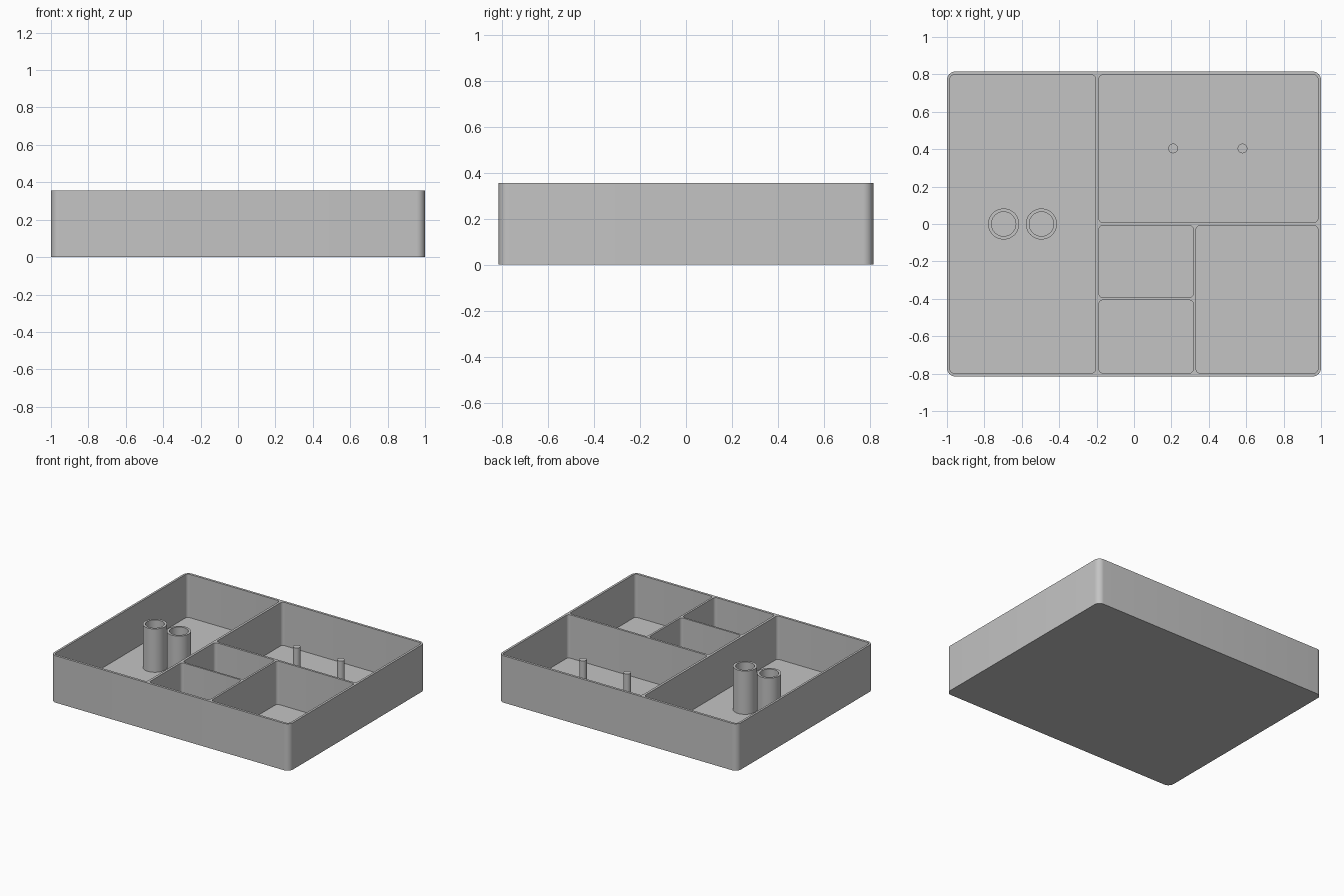
import bpy, bmesh, math

cube = bpy.data.objects.get("Cube")
if cube:
    bpy.data.objects.remove(cube, do_unlink=True)

HEIGHT, FLOOR = 0.355, 0.027

grey = bpy.data.materials.new("plain grey")
grey.use_nodes = True
colour = (0.55, 0.55, 0.55, 1)
grey.diffuse_color = colour
grey.node_tree.nodes["Principled BSDF"].inputs["Base Color"].default_value = colour


def make_object(name, bm):
    bmesh.ops.recalc_face_normals(bm, faces=bm.faces)
    mesh = bpy.data.meshes.new(name)
    bm.to_mesh(mesh)
    bm.free()
    mesh.materials.append(grey)
    obj = bpy.data.objects.new(name, mesh)
    bpy.context.collection.objects.link(obj)
    return obj


def activate(obj):
    bpy.ops.object.select_all(action="DESELECT")
    obj.select_set(True)
    bpy.context.view_layer.objects.active = obj


def smooth(obj):
    activate(obj)
    bpy.ops.object.shade_smooth_by_angle(angle=math.radians(30))


def rounded_block(bm, x0, x1, y0, y1, z0, z1, r, steps=8):
    """Upright block with rounded vertical corners."""
    centres = [(x1 - r, y1 - r), (x0 + r, y1 - r), (x0 + r, y0 + r), (x1 - r, y0 + r)]
    loop = []
    for i, (cx, cy) in enumerate(centres):
        for s in range(steps + 1):
            a = (i + s / steps) * math.pi / 2
            loop.append(bm.verts.new((cx + r * math.cos(a), cy + r * math.sin(a), z0)))
    base = bm.faces.new(loop)
    top = bmesh.ops.extrude_face_region(bm, geom=[base], use_keep_orig=True)
    verts = [g for g in top["geom"] if isinstance(g, bmesh.types.BMVert)]
    bmesh.ops.translate(bm, verts=verts, vec=(0, 0, z1 - z0))


def lathe(name, profile, x, y, sides=48):
    """Revolve a radius/height profile around an upright axis."""
    bm = bmesh.new()
    verts = [bm.verts.new((r, 0, z)) for r, z in profile]
    edges = [bm.edges.new(pair) for pair in zip(verts, verts[1:])]
    bmesh.ops.spin(bm, geom=verts + edges, cent=(0, 0, 0), axis=(0, 0, 1),
                   angle=math.tau, steps=sides, use_merge=True)
    bmesh.ops.remove_doubles(bm, verts=bm.verts, dist=1e-5)
    bmesh.ops.translate(bm, verts=bm.verts, vec=(x, y, 0))
    obj = make_object(name, bm)
    smooth(obj)
    return obj


# Tray body
bm = bmesh.new()
rounded_block(bm, -1, 1, -0.815, 0.815, 0, HEIGHT, 0.045)
tray = make_object("tray", bm)

# Compartments cut from the body
bm = bmesh.new()
for x0, x1, y0, y1 in [
    (-0.984, -0.206, -0.797, 0.797),   # long side bay
    (-0.188, 0.983, 0.008, 0.797),     # wide rear bay
    (-0.188, 0.317, -0.393, -0.008),   # small bay
    (-0.188, 0.317, -0.797, -0.407),   # small front bay
    (0.332, 0.983, -0.797, -0.008),    # corner bay
]:
    rounded_block(bm, x0, x1, y0, y1, FLOOR, HEIGHT + 0.1, 0.022)
cutter = make_object("compartment_cutter", bm)
cutter.hide_render = True

cut = tray.modifiers.new("compartments", "BOOLEAN")
cut.operation = "DIFFERENCE"
cut.solver = "EXACT"
cut.object = cutter
activate(tray)
bpy.ops.object.modifier_apply(modifier=cut.name)
bpy.data.objects.remove(cutter, do_unlink=True)
smooth(tray)

# Hollow tubes in the long bay
for name, x in (("outer_tube", -0.697), ("inner_tube", -0.495)):
    lathe(name, [(0.083, FLOOR), (0.083, HEIGHT), (0.065, HEIGHT), (0.065, FLOOR)], x, 0)

# Solid pegs in the rear bay
for name, x in (("right_peg", 0.209), ("left_peg", 0.58)):
    lathe(name, [(0.026, FLOOR), (0.026, 0.272), (0, 0.272)], x, 0.404, 32)
